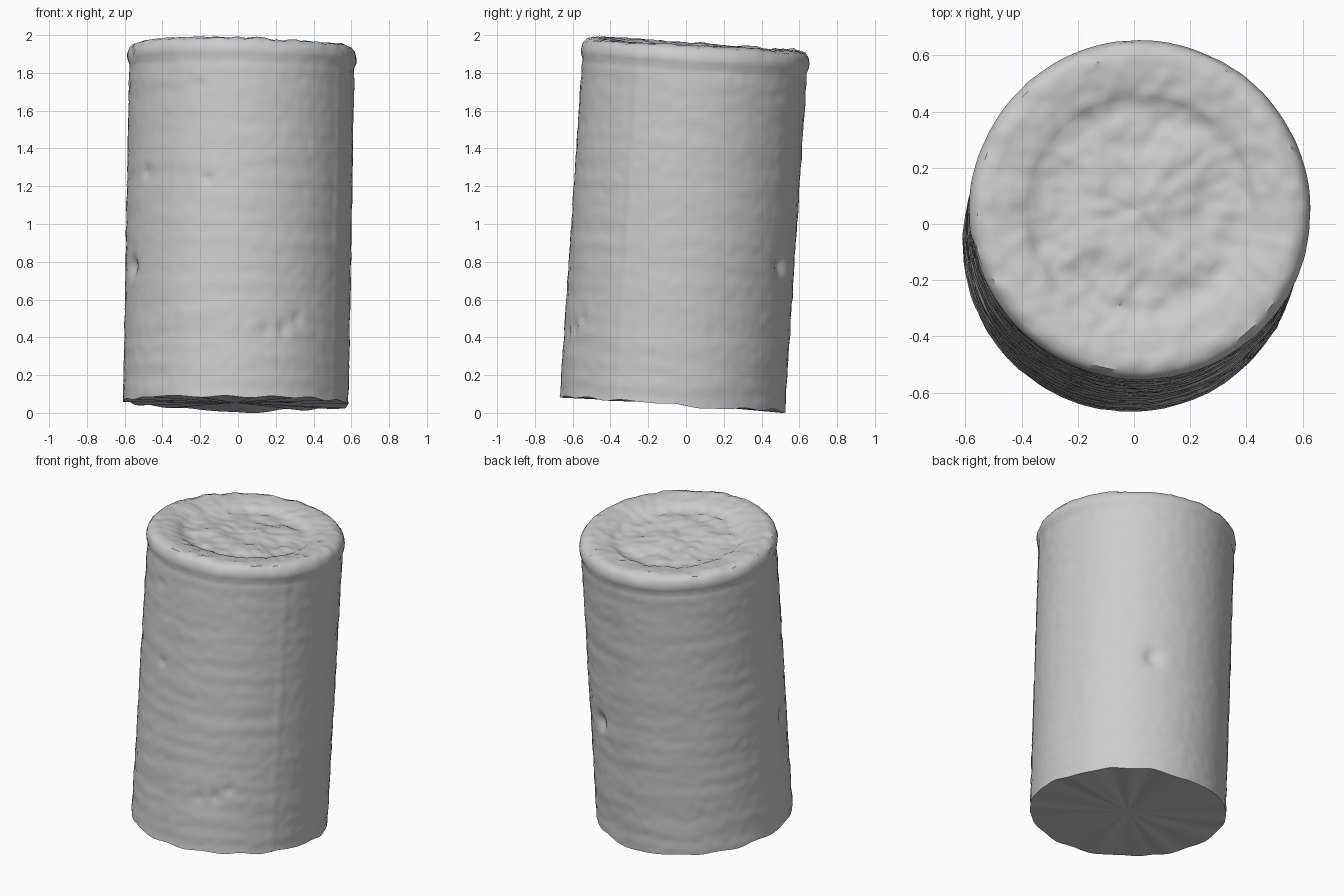
import bpy, bmesh
from math import sin, cos, pi, exp, radians, atan2, hypot
from mathutils import Vector, Matrix, noise

if "Cube" in bpy.data.objects:
    bpy.data.objects.remove(bpy.data.objects["Cube"], do_unlink=True)

SEGMENTS = 180
HEIGHT = 1.905

# One plain grey for the whole can
grey = bpy.data.materials.new("light grey")
grey.use_nodes = True
grey.diffuse_color = (0.6, 0.6, 0.6, 1)
shader = grey.node_tree.nodes["Principled BSDF"]
shader.inputs["Base Color"].default_value = grey.diffuse_color
shader.inputs["Roughness"].default_value = 0.8

# The can leans slightly backward and sideways
axis = Vector((0.018, 0.066, 1)).normalized()
lean = Matrix.Translation((-0.012, -0.072, 0.053)) @ Vector((0, 0, 1)).rotation_difference(axis).to_matrix().to_4x4()

# Dents in the wall: angle in degrees, height, width, depth
DENTS = [(62, 0.77, 0.05, 0.035), (200, 0.7, 0.05, 0.03), (-146, 1.2, 0.03, 0.015),
         (-107, 1.15, 0.022, 0.015), (-75, 0.35, 0.035, 0.012), (-66, 0.36, 0.035, 0.015),
         (-58, 0.42, 0.03, 0.012), (-112, 1.65, 0.02, 0.01), (195, 1.87, 0.04, 0.02)]


def refine(points, step):
    """Subdivide a profile so that no piece is longer than step."""
    result = [points[0]]
    for a, b in zip(points, points[1:]):
        n = max(1, round(hypot(b[0] - a[0], b[1] - a[1]) / step))
        result += [(a[0] + (b[0] - a[0]) * i / n, a[1] + (b[1] - a[1]) * i / n) for i in range(1, n + 1)]
    return result


def weather(r, a, h):
    """Turn a clean profile point into a worn surface point."""
    p = Vector((r * cos(a), r * sin(a), h))
    if h < HEIGHT - 0.06 and r > 0.57:
        # ripples around the wall, pitting, label seam and dents
        r += 0.004 * noise.noise(Vector((p.x * 2, p.y * 2, h * 14)))
        r += 0.003 * noise.noise(p * 22)
        r += 0.004 * exp(-((a - radians(330)) / 0.03) ** 2)
        for angle, height, width, depth in DENTS:
            turn = a - radians(angle)
            arc = r * atan2(sin(turn), cos(turn))
            r -= depth * exp(-(arc ** 2 + (h - height) ** 2) / width ** 2)
        # ragged lower edge
        h += 0.02 * noise.noise(Vector((p.x * 6, p.y * 6, 3))) * exp(-h / 0.05)
    else:
        # rough crust on the lid, strongest in the middle
        strength = 0.024 if r < 0.34 else 0.01
        h += strength * noise.noise(p * 7) + 0.008 * noise.noise(p * 20)
    return Vector((r * cos(a), r * sin(a), h))


def lathe(name, profile):
    """Spin a profile that ends on the axis, then weather and lean it."""
    bm = bmesh.new()
    rings = []
    for r, h in profile[:-1]:
        rings.append([bm.verts.new(weather(r, 2 * pi * i / SEGMENTS, h)) for i in range(SEGMENTS)])
    tip = bm.verts.new(weather(profile[-1][0], 0, profile[-1][1]) if profile[-1][1] > 1 else (0, 0, 0))
    for i in range(SEGMENTS):
        j = (i + 1) % SEGMENTS
        for low, high in zip(rings, rings[1:]):
            bm.faces.new((low[i], low[j], high[j], high[i]))
        bm.faces.new((rings[-1][i], rings[-1][j], tip))
    bm.transform(lean)
    mesh = bpy.data.meshes.new(name)
    bm.to_mesh(mesh)
    bm.free()
    mesh.materials.append(grey)
    obj = bpy.data.objects.new(name, mesh)
    bpy.context.collection.objects.link(obj)
    return obj


# Wall, rolled rim and sunken lid in one continuous skin
shell = lathe("can_shell", refine([
    (0.597, 0), (0.596, 1.74), (0.593, 1.785), (0.604, 1.815), (0.606, 1.84),
    (0.598, 1.87), (0.58, 1.892), (0.545, 1.903), (0.48, 1.897), (0.42, 1.885),
    (0.385, 1.865), (0.35, 1.857), (0.25, 1.862), (0.18, 1.872), (0, 1.87)], 0.022))

# Flat underside
base = lathe("can_base", [(0.597, 0), (0, 0)])
for polygon in base.data.polygons:
    polygon.flip()

# Smooth shading with sharp edges kept
bpy.ops.object.select_all(action="DESELECT")
shell.select_set(True)
bpy.context.view_layer.objects.active = shell
bpy.ops.object.shade_smooth_by_angle(angle=radians(40))
